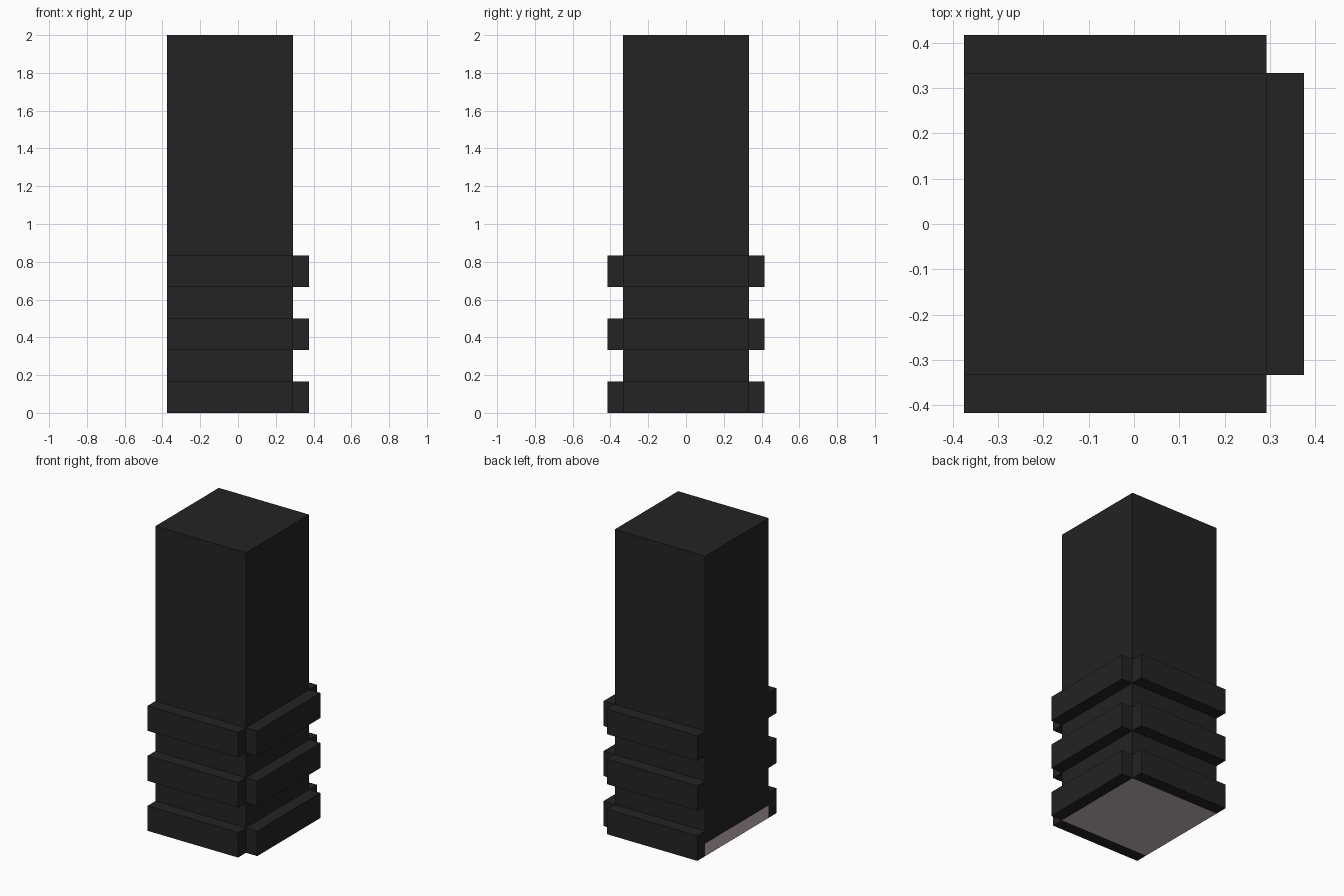
import bpy

if "Cube" in bpy.data.objects:
    bpy.data.objects.remove(bpy.data.objects["Cube"])


def material(name, rgb):
    m = bpy.data.materials.new(name)
    m.diffuse_color = (*rgb, 1)
    m.use_nodes = True
    m.node_tree.nodes["Principled BSDF"].inputs["Base Color"].default_value = m.diffuse_color
    return m


def box(name, lo, hi, mat):
    bpy.ops.mesh.primitive_cube_add(size=1, location=[(a + b) / 2 for a, b in zip(lo, hi)])
    ob = bpy.context.object
    ob.name = name
    ob.scale = [b - a for a, b in zip(lo, hi)]
    bpy.ops.object.transform_apply(location=False, rotation=False, scale=True)
    ob.data.materials.append(mat)
    return ob


black = material("matt_black", (0.017, 0.017, 0.017))
pink = material("pinkish_grey", (0.56, 0.46, 0.46))

LEFT, RIGHT, HALF = -0.375, 0.2917, 0.3333   # column extents
RIM, STEP, BASE = 0.0833, 0.1667, 0.0833     # band depth, band height, base height

# Column standing on its pale base
box("base", (LEFT, -HALF, 0), (RIGHT, HALF, BASE), pink)
box("column", (LEFT, -HALF, BASE), (RIGHT, HALF, 2), black)

# Three raised bands on the front, back and right sides
for i in range(3):
    z0, z1 = 2 * i * STEP, (2 * i + 1) * STEP
    box(f"front_band_{i + 1}", (LEFT, -HALF - RIM, z0), (RIGHT, -HALF, z1), black)
    box(f"back_band_{i + 1}", (LEFT, HALF, z0), (RIGHT, HALF + RIM, z1), black)
    box(f"right_band_{i + 1}", (RIGHT, -HALF, z0), (RIGHT + RIM, HALF, z1), black)
